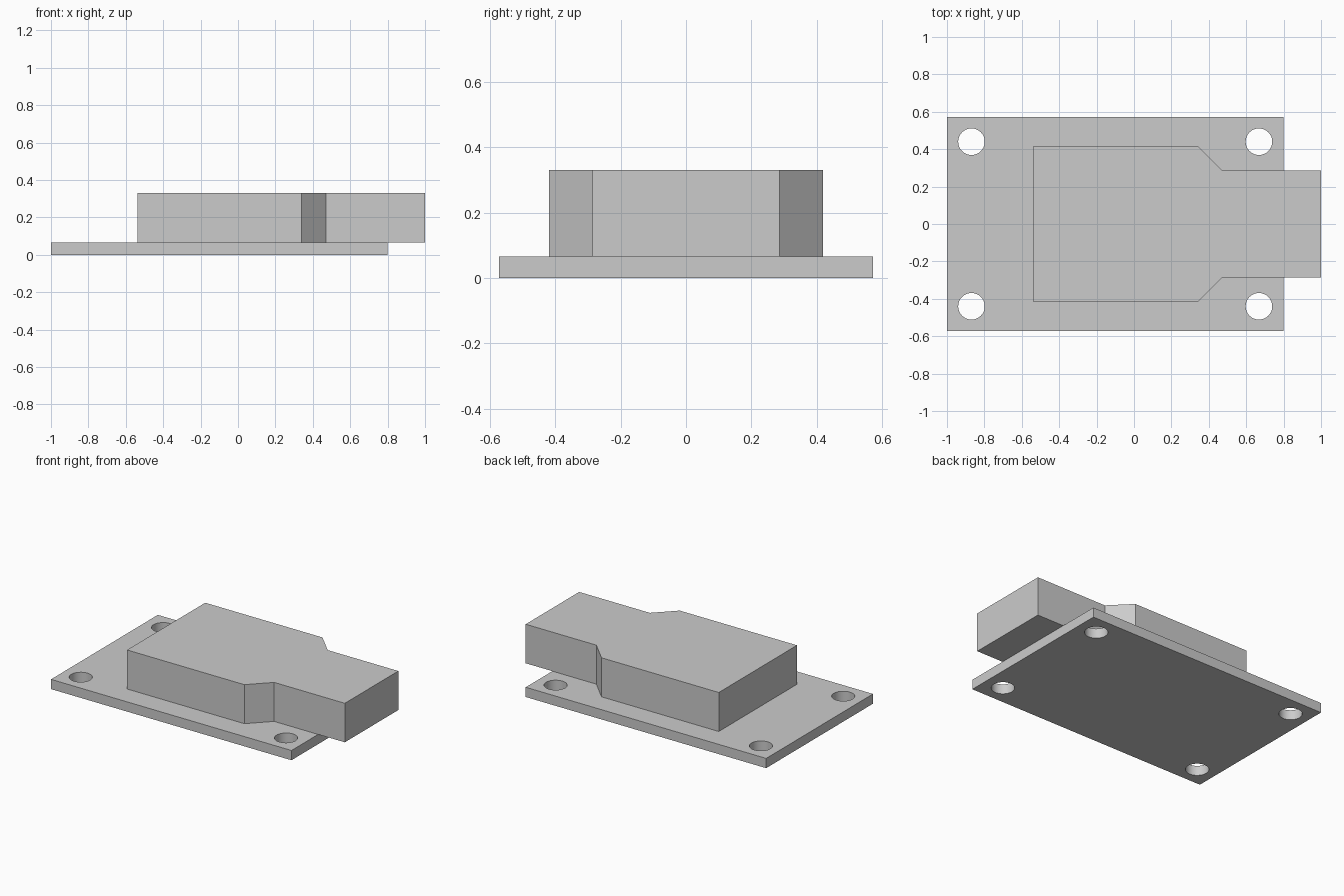
import bpy
import bmesh

if "Cube" in bpy.data.objects:
    bpy.data.objects.remove(bpy.data.objects["Cube"], do_unlink=True)

grey = bpy.data.materials.new("plain grey")
grey.use_nodes = True
colour = (0.6, 0.6, 0.6, 1)
grey.diffuse_color = colour
grey.node_tree.nodes["Principled BSDF"].inputs["Base Color"].default_value = colour

PLATE_TOP = 0.066
BLOCK_TOP = 0.33


def extrude_outline(name, outline, bottom, top):
    """Make a solid by raising a flat outline from bottom to top."""
    bm = bmesh.new()
    base = bm.faces.new([bm.verts.new((x, y, bottom)) for x, y in outline])
    raised = bmesh.ops.extrude_face_region(bm, geom=[base], use_keep_orig=True)
    verts = [v for v in raised["geom"] if isinstance(v, bmesh.types.BMVert)]
    bmesh.ops.translate(bm, verts=verts, vec=(0, 0, top - bottom))
    bmesh.ops.recalc_face_normals(bm, faces=bm.faces)
    mesh = bpy.data.meshes.new(name)
    bm.to_mesh(mesh)
    bm.free()
    mesh.materials.append(grey)
    obj = bpy.data.objects.new(name, mesh)
    bpy.context.collection.objects.link(obj)
    return obj


def mirrored(half):
    """Complete an outline by reflecting its points across y = 0."""
    return half + [(x, -y) for x, y in reversed(half)]


# Mounting plate
plate = extrude_outline("mounting_plate", mirrored([(-1, -0.571), (0.8, -0.571)][::-1]),
                        0, PLATE_TOP)

# Corner screw holes
for x in (-0.869, 0.668):
    for y in (-0.44, 0.44):
        bpy.ops.mesh.primitive_cylinder_add(vertices=48, radius=0.071, depth=0.4,
                                            location=(x, y, 0))
        cutter = bpy.context.object
        cutter.name = "hole_cutter"
        cutter.hide_render = True
        cut = plate.modifiers.new("screw_hole", 'BOOLEAN')
        cut.operation = 'DIFFERENCE'
        cut.solver = 'EXACT'
        cut.object = cutter

# Apply the cuts and discard the cutters
bpy.ops.object.select_all(action='DESELECT')
plate.select_set(True)
bpy.context.view_layer.objects.active = plate
for modifier in list(plate.modifiers):
    cutter = modifier.object
    bpy.ops.object.modifier_apply(modifier=modifier.name)
    bpy.data.objects.remove(cutter, do_unlink=True)
bpy.ops.object.shade_smooth_by_angle()

# Body block with a narrower nose overhanging the plate
extrude_outline("body_block",
                mirrored([(-0.538, -0.418), (0.34, -0.418), (0.471, -0.286), (1, -0.286)]),
                PLATE_TOP, BLOCK_TOP)
